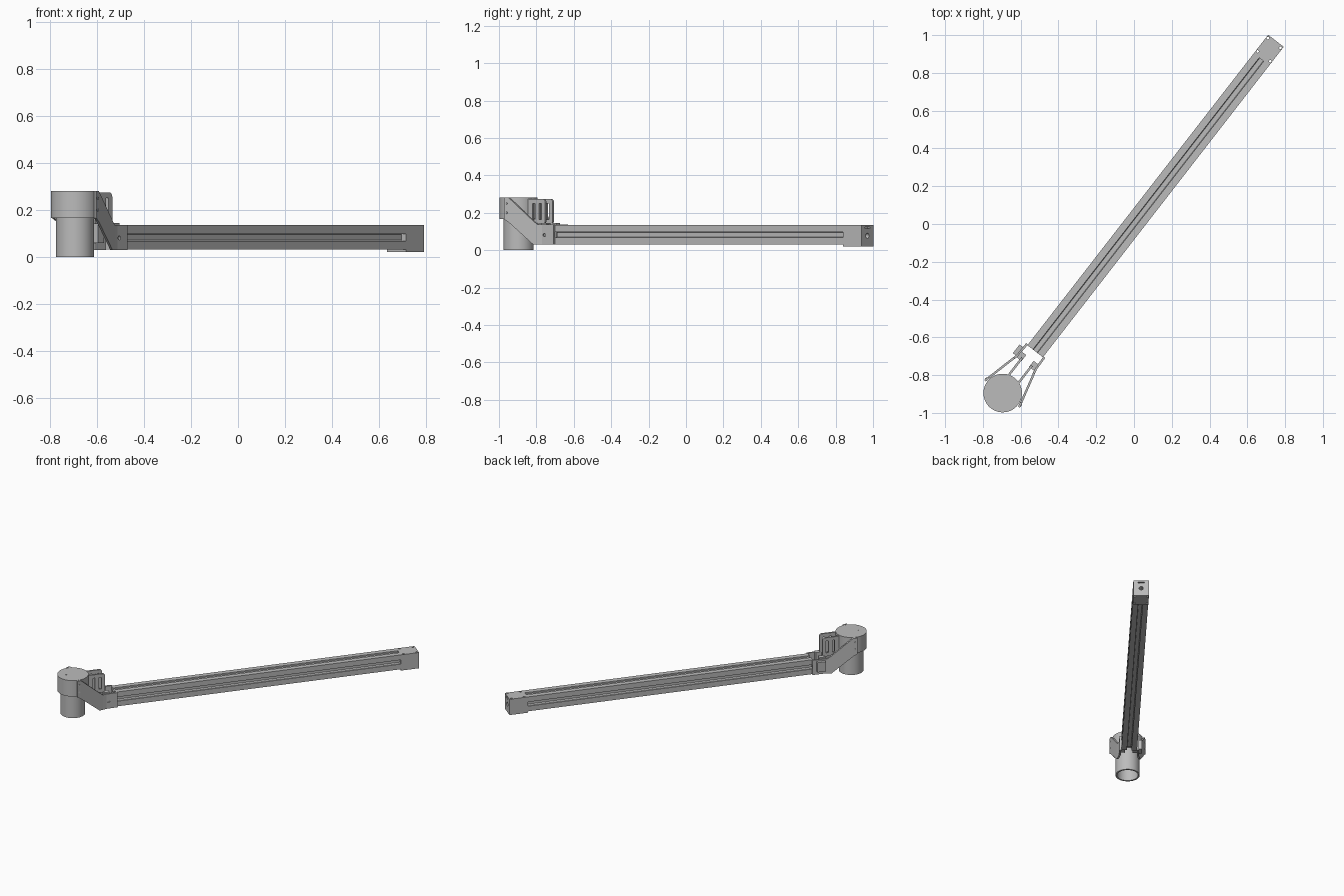
import bpy, bmesh, math
from mathutils import Matrix, Vector

if "Cube" in bpy.data.objects:
    bpy.data.objects.remove(bpy.data.objects["Cube"])

grey = bpy.data.materials.new("plain_grey")
grey.use_nodes = True
colour = (0.5, 0.5, 0.5, 1)
grey.diffuse_color = colour
grey.node_tree.nodes["Principled BSDF"].inputs["Base Color"].default_value = colour

# Local frame: x along the arm from the hub axis, y across it
FRAME = Matrix.Translation((-0.695, -0.895, 0)) @ Matrix.Rotation(math.radians(52.2), 4, 'Z')
MID = 0.083
HALF = 0.052


def finish(name, bm):
    bmesh.ops.recalc_face_normals(bm, faces=bm.faces)
    mesh = bpy.data.meshes.new(name)
    bm.to_mesh(mesh)
    bm.free()
    mesh.materials.append(grey)
    ob = bpy.data.objects.new(name, mesh)
    bpy.context.collection.objects.link(ob)
    ob.matrix_world = FRAME
    return ob


def box(name, x, y, z):
    bm = bmesh.new()
    lo, hi = Vector((x[0], y[0], z[0])), Vector((x[1], y[1], z[1]))
    place = Matrix.Translation((lo + hi) / 2) @ Matrix.Diagonal((hi - lo).to_4d())
    bmesh.ops.create_cube(bm, size=1, matrix=place)
    return finish(name, bm)


def rod(name, centre, radius, length, axis):
    bm = bmesh.new()
    turn = Vector((0, 0, 1)).rotation_difference(Vector(axis)).to_matrix().to_4x4()
    bmesh.ops.create_cone(bm, cap_ends=True, segments=20, radius1=radius, radius2=radius,
                          depth=length, matrix=Matrix.Translation(centre) @ turn)
    return finish(name, bm)


def cut(ob, cutters):
    for c in cutters:
        m = ob.modifiers.new("cut", 'BOOLEAN')
        m.operation, m.object, m.solver = 'DIFFERENCE', c, 'EXACT'
    dg = bpy.context.evaluated_depsgraph_get()
    ob.data = bpy.data.meshes.new_from_object(ob.evaluated_get(dg))
    ob.modifiers.clear()
    for c in cutters:
        bpy.data.objects.remove(c)


def smooth(ob):
    bpy.ops.object.select_all(action='DESELECT')
    ob.select_set(True)
    bpy.context.view_layer.objects.active = ob
    bpy.ops.object.shade_smooth_by_angle(angle=math.radians(30))


# Hub: wide closed cap over a hollow tube
profile = [(0, 0.281), (0.102, 0.281), (0.102, 0.166), (0.081, 0.166),
           (0.081, 0), (0.07, 0), (0.07, 0.268), (0, 0.268)]
bm = bmesh.new()
pts = [bm.verts.new((r, 0, z)) for r, z in profile]
edges = [bm.edges.new(pair) for pair in zip(pts, pts[1:])]
bmesh.ops.spin(bm, geom=pts + edges, cent=(0, 0, 0), axis=(0, 0, 1),
               angle=math.tau, steps=64, use_duplicate=False)
bmesh.ops.remove_doubles(bm, verts=bm.verts, dist=0.0001)
hub = finish("hub", bm)
cut(hub, [rod("hole", (-0.045, 0.0, 0.284), 0.005, 0.012, (0, 0, 1))])
smooth(hub)

# Slotted rail: one side of the section turned four times, then extruded
side = [(HALF, -HALF), (HALF, -0.015), (0.042, -0.015), (0.042, -0.027), (0.027, -0.012),
        (0.027, 0.012), (0.042, 0.027), (0.042, 0.015), (HALF, 0.015)]
bm = bmesh.new()
ring = []
for k in range(4):
    turn = Matrix.Rotation(k * math.pi / 2, 2)
    for p in side:
        a, b = turn @ Vector(p)
        ring.append(bm.verts.new((0.28, a, MID + b)))
face = bm.faces.new(ring)
new = bmesh.ops.extrude_face_region(bm, geom=[face])["geom"]
bmesh.ops.translate(bm, vec=(1.96, 0, 0), verts=[v for v in new if isinstance(v, bmesh.types.BMVert)])
rail = finish("slotted_rail", bm)
cut(rail, [rod("bore", (1.26, 0, MID), 0.01, 2.1, (1, 0, 0))])

# End block with corner holes and an axial bore
end = box("end_block", (2.235, 2.36), (-HALF, HALF), (0.021, MID + HALF))
holes = [rod("hole", (x, y, 0.08), 0.007, 0.2, (0, 0, 1))
         for x in (2.256, 2.345) for y in (-0.042, 0.042)]
holes.append(rod("hole", (2.36, 0, 0.077), 0.014, 0.08, (1, 0, 0)))
holes.append(box("notch", (2.345, 2.37), (-0.022, 0.022), (0.117, 0.123)))
cut(end, holes)

# Bent side plates joining hub and rail: length, offset, bottom, top
stations = [(-0.006, 0.114, 0.166, 0.281), (0.02, 0.108, 0.15, 0.281),
            (0.16, 0.073, 0.03, 0.156), (0.185, 0.066, 0.03, 0.136), (0.21, 0.06, 0.03, 0.136),
            (0.285, 0.058, 0.03, 0.136)]
for s, label in ((1, "left"), (-1, "right")):
    bm = bmesh.new()
    loops = [[bm.verts.new((u, s * (v + d), z)) for d, z in
              ((-0.006, lo), (0.006, lo), (0.006, hi), (-0.006, hi))]
             for u, v, lo, hi in stations]
    bm.faces.new(loops[0])
    bm.faces.new(loops[-1])
    for a, b in zip(loops, loops[1:]):
        for i in range(4):
            j = (i + 1) % 4
            bm.faces.new((a[i], a[j], b[j], b[i]))
    plate = finish(label + "_side_plate", bm)
    cut(plate, [rod("hole", (0.225, s * 0.06, 0.081), 0.009, 0.05, (0, 1, 0))])
    for z in (0.2, 0.25):
        rod(label + "_plate_bolt", (0.008, s * 0.114, z), 0.006, 0.012, (0, 1, 0))

    # Upright inner plate with rounded top corners and a tall slot
    tab = box(label + "_slotted_tab", (0.09, 0.21), (s * 0.033 - 0.006, s * 0.033 + 0.006),
              (0.14, 0.274))
    bm = bmesh.new()
    bm.from_mesh(tab.data)
    corner = [e for e in bm.edges if all(v.co.x > 0.2 for v in e.verts)
              and abs(e.verts[0].co.y - e.verts[1].co.y) > 0.005]
    bmesh.ops.bevel(bm, geom=corner, offset=0.018, segments=5, profile=0.5, affect='EDGES')
    bm.to_mesh(tab.data)
    bm.free()
    cut(tab, [box("slot", (u, u + 0.016), (s * 0.033 - 0.02, s * 0.033 + 0.02), (0.165, 0.25))
              for u in (0.125, 0.168)])

    # Spacer carrying the tab from the side plate
    lo, hi = sorted((s * 0.025, s * 0.058))
    box(label + "_spacer", (0.195, 0.235), (lo, hi), (0.06, 0.145))

# Small latch block on the outer left plate
box("latch_block", (0.2, 0.258), (0.062, 0.087), (0.055, 0.125))
